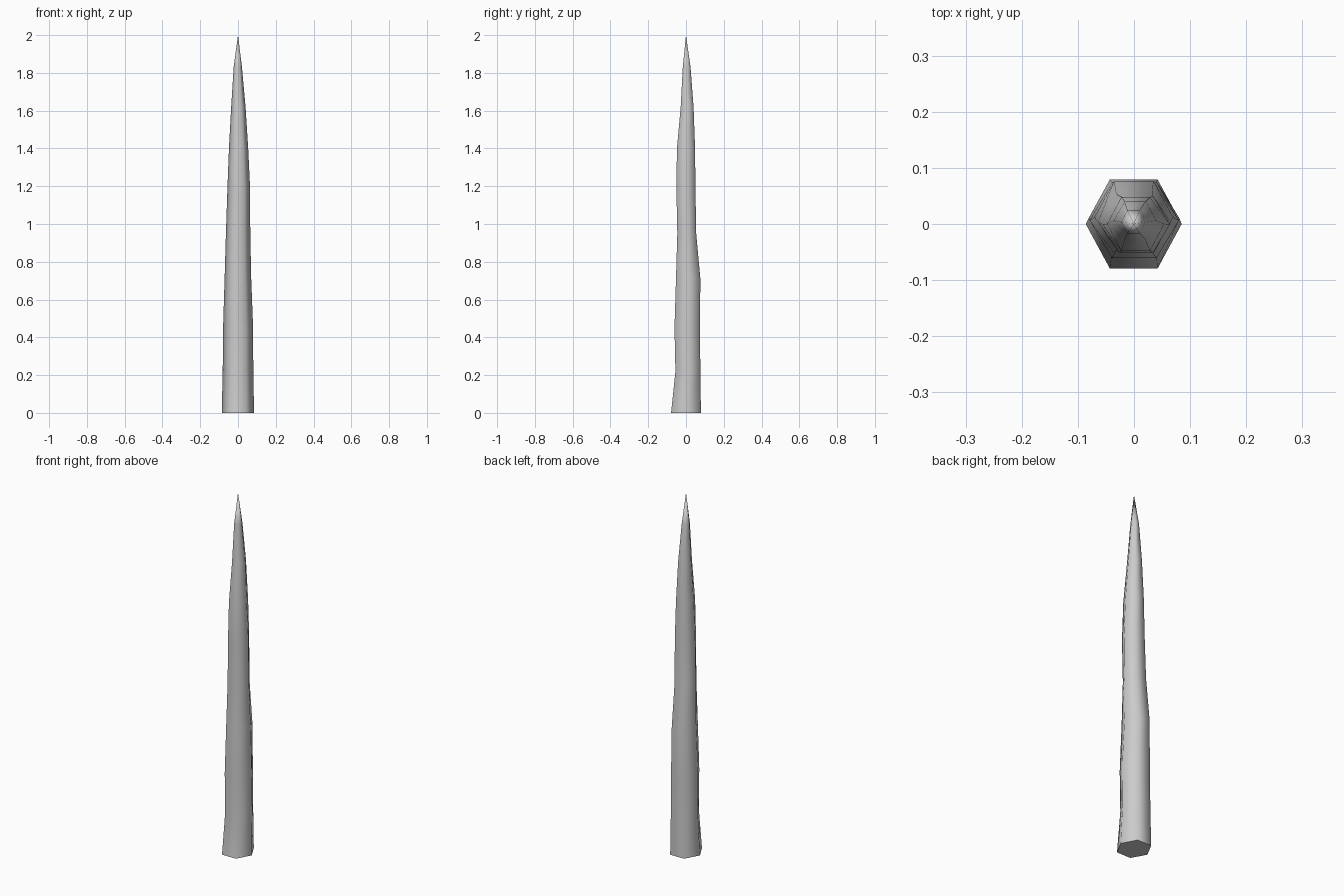
import bpy, bmesh, math

if "Cube" in bpy.data.objects:
    bpy.data.objects.remove(bpy.data.objects["Cube"])

# Ring extents up the spike: z, min x, max x, min y, max y
RINGS = [
    (0.00, -0.086, 0.085, -0.079, 0.079),
    (0.22, -0.081, 0.081, -0.056, 0.076),
    (0.45, -0.079, 0.080, -0.061, 0.074),
    (0.71, -0.071, 0.070, -0.053, 0.076),
    (0.95, -0.064, 0.065, -0.046, 0.054),
    (1.19, -0.056, 0.064, -0.051, 0.050),
    (1.40, -0.048, 0.054, -0.048, 0.048),
    (1.62, -0.036, 0.040, -0.028, 0.040),
    (1.83, -0.023, 0.021, -0.017, 0.024),
]
SIDES = 6

bm = bmesh.new()


def add_ring(z, x0, x1, y0, y1):
    """Six-sided ring fitted to the given extents, corners on the x axis."""
    cx, cy, rx = (x0 + x1) / 2, (y0 + y1) / 2, (x1 - x0) / 2
    ry = (y1 - y0) / 2 / math.sin(math.pi / 3)
    angles = [2 * math.pi * i / SIDES for i in range(SIDES)]
    return [bm.verts.new((cx + rx * math.cos(a), cy + ry * math.sin(a), z)) for a in angles]


# Tapering shaft
rings = [add_ring(*r) for r in RINGS]
for low, high in zip(rings, rings[1:]):
    for i in range(SIDES):
        j = (i + 1) % SIDES
        bm.faces.new((low[i], low[j], high[j], high[i]))

# Pointed tip and flat base
tip = bm.verts.new((0, 0, 2))
for i in range(SIDES):
    bm.faces.new((rings[-1][i], rings[-1][(i + 1) % SIDES], tip))
bm.faces.new(rings[0][::-1])

mesh = bpy.data.meshes.new("spike")
bm.to_mesh(mesh)
bm.free()
spike = bpy.data.objects.new("spike", mesh)
bpy.context.collection.objects.link(spike)

# Smooth sides, crisp base edge
bpy.context.view_layer.objects.active = spike
spike.select_set(True)
bpy.ops.object.shade_smooth_by_angle(angle=math.radians(70))
